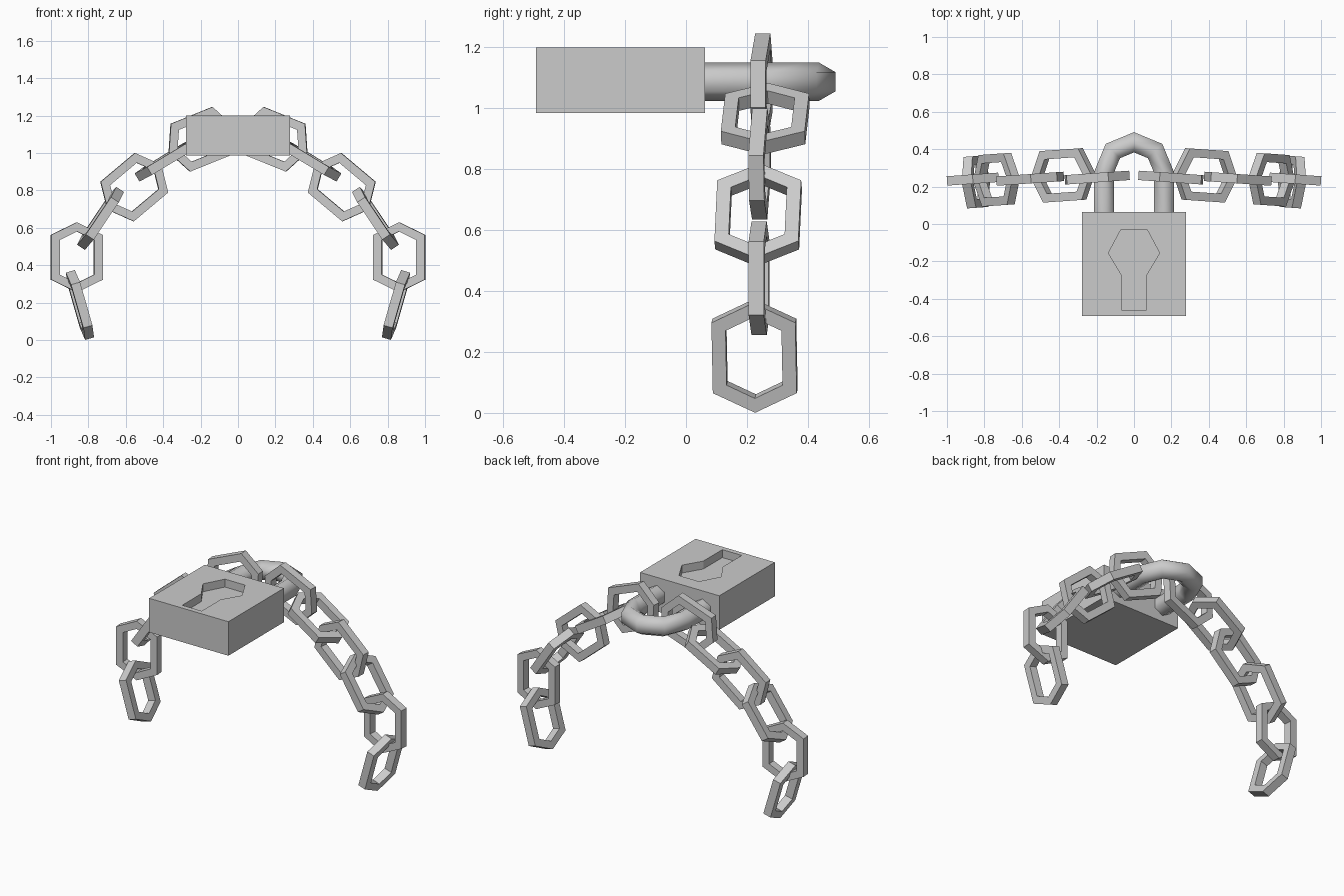
import bpy, bmesh
from math import radians, sin, cos, pi
from mathutils import Matrix, Vector

if "Cube" in bpy.data.objects:
    bpy.data.objects.remove(bpy.data.objects["Cube"])


def make_object(name, bm):
    bmesh.ops.recalc_face_normals(bm, faces=bm.faces)
    mesh = bpy.data.meshes.new(name)
    bm.to_mesh(mesh)
    bm.free()
    obj = bpy.data.objects.new(name, mesh)
    bpy.context.collection.objects.link(obj)
    return obj


def prism(name, outline, z0, z1):
    bm = bmesh.new()
    face = bm.faces.new([bm.verts.new((x, y, z0)) for x, y in outline])
    new = bmesh.ops.extrude_face_region(bm, geom=[face])["geom"]
    verts = [g for g in new if isinstance(g, bmesh.types.BMVert)]
    bmesh.ops.translate(bm, verts=verts, vec=(0, 0, z1 - z0))
    return make_object(name, bm)


def bridge_rings(bm, rings, closed):
    n = len(rings[0])
    for i in range(len(rings) - (0 if closed else 1)):
        a, b = rings[i], rings[(i + 1) % len(rings)]
        for j in range(n):
            k = (j + 1) % n
            bm.faces.new((a[j], a[k], b[k], b[j]))


def select_only(obj):
    bpy.ops.object.select_all(action='DESELECT')
    obj.select_set(True)
    bpy.context.view_layer.objects.active = obj


# Padlock body with a recessed keyhole in its upper face
body = prism("padlock_body", [(-.277, -.492), (.277, -.492), (.277, .063), (-.277, .063)], .985, 1.2)
half = [(.068, -.46), (.068, -.27), (.137, -.155), (.07, -.03)]
cutter = prism("keyhole_cutter", half + [(-x, y) for x, y in reversed(half)], 1.15, 1.3)
cutter.hide_render = True
cut = body.modifiers.new("keyhole", 'BOOLEAN')
cut.operation = 'DIFFERENCE'
cut.solver = 'EXACT'
cut.object = cutter
select_only(body)
bpy.ops.object.modifier_apply(modifier=cut.name)
bpy.data.objects.remove(cutter)

# Shackle: six-sided tube swept along a U
bm = bmesh.new()
R, r, bend_y, sz = .16, .0625, .277, 1.087
path = [((R, .03), 0)]
path += [((R * cos(a), bend_y + R * sin(a)), a) for a in (i * pi / 4 for i in range(5))]
path += [((-R, .03), pi)]
rings = []
for (x, y), a in path:
    out = Vector((cos(a), sin(a), 0))
    rings.append([bm.verts.new(Vector((x, y, sz)) + out * r * cos(t) + Vector((0, 0, r * sin(t))))
                  for t in (pi / 6 + k * pi / 3 for k in range(6))])
bridge_rings(bm, rings, False)
bm.faces.new(rings[0])
bm.faces.new(rings[-1])
shackle = make_object("shackle", bm)
select_only(shackle)
bpy.ops.object.shade_smooth_by_angle(angle=radians(65))


# Chain link: stretched hexagonal ring with a square section, lying in xz
def link(name, matrix):
    bm = bmesh.new()
    d = .025
    outer = [(.187, 0), (.12, .138), (-.12, .138), (-.187, 0), (-.12, -.138), (.12, -.138)]
    inner = [(.138, 0), (.093, .092), (-.093, .092), (-.138, 0), (-.093, -.092), (.093, -.092)]
    rings = []
    for o, i in zip(outer, inner):
        section = [(o[0], -d, o[1]), (o[0], d, o[1]), (i[0], d, i[1]), (i[0], -d, i[1])]
        rings.append([bm.verts.new(matrix @ Vector(p)) for p in section])
    bridge_rings(bm, rings, True)
    make_object(name, bm)


# Two mirrored chain halves: centre, downward angle, alternating quarter turn
LINKS = [((.197, .248, 1.073), 22), ((.38, .26, .965), 31), ((.555, .242, .817), 40),
         ((.735, .237, .65), 56), ((.862, .24, .442), 90), ((.845, .225, .187), 106)]
for side, s in (("right", 1), ("left", -1)):
    for n, (pos, angle) in enumerate(LINKS):
        m = (Matrix.Diagonal((s, 1, 1, 1)) @ Matrix.Translation(pos)
             @ Matrix.Rotation(radians(-4), 4, 'Z')
             @ Matrix.Rotation(radians(angle), 4, 'Y')
             @ Matrix.Rotation(radians(90 * (n % 2)), 4, 'X'))
        link(f"{side}_chain_link_{n + 1}", m)
